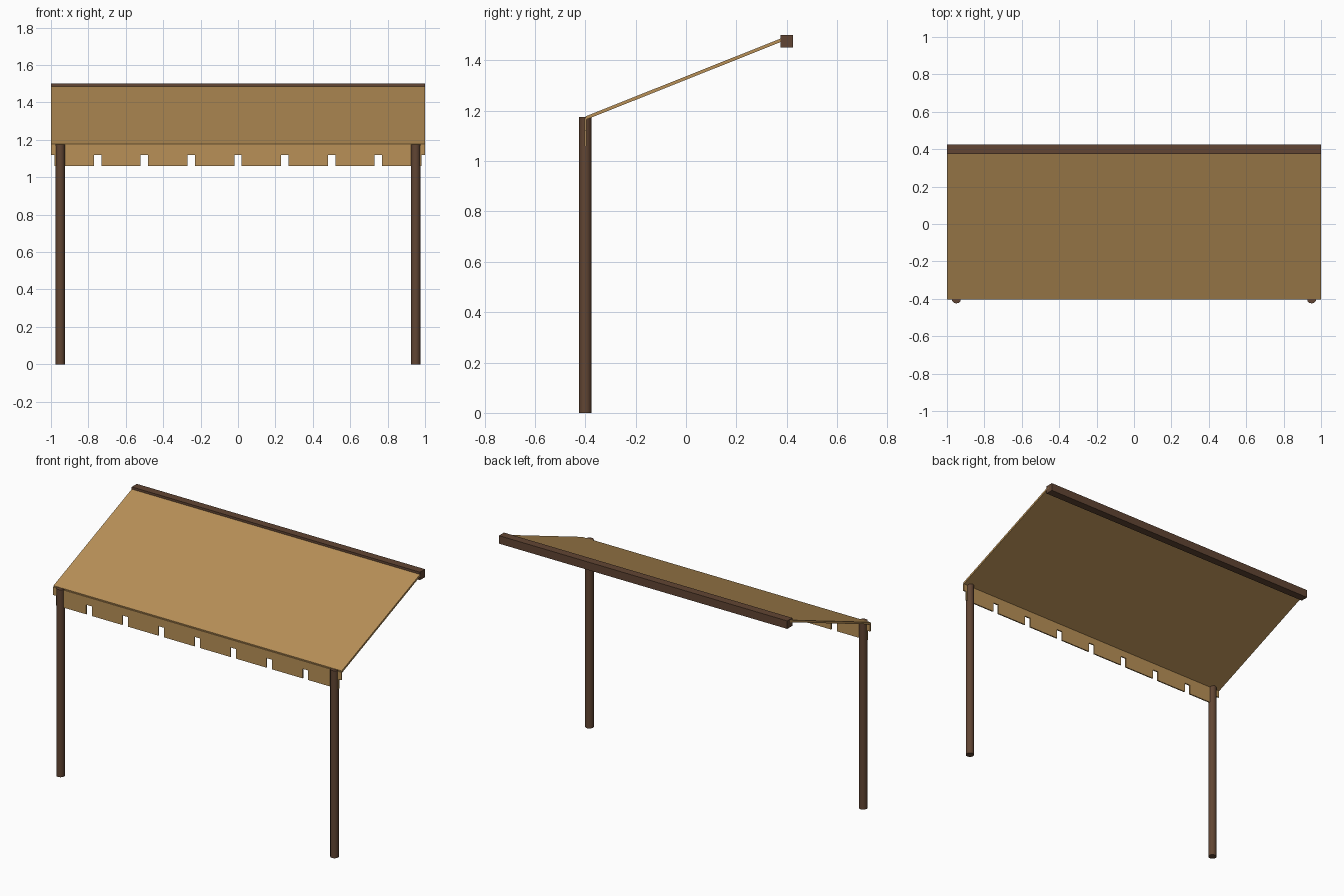
import bpy, bmesh, math

if "Cube" in bpy.data.objects:
    bpy.data.objects.remove(bpy.data.objects["Cube"])


def material(name, rgb):
    m = bpy.data.materials.new(name)
    m.diffuse_color = (*rgb, 1)
    m.use_nodes = True
    m.node_tree.nodes["Principled BSDF"].inputs["Base Color"].default_value = m.diffuse_color
    return m


WOOD = material("dark_wood", (0.12, 0.06, 0.033))
CLOTH = material("tan_cloth", (0.48, 0.28, 0.095))


def extrude_profile(name, pts, vec, mat):
    """Solid made by sweeping one flat outline along vec."""
    bm = bmesh.new()
    face = bm.faces.new([bm.verts.new(p) for p in pts])
    new = bmesh.ops.extrude_face_region(bm, geom=[face])["geom"]
    bmesh.ops.translate(bm, vec=vec,
                        verts=[v for v in new if isinstance(v, bmesh.types.BMVert)])
    bmesh.ops.recalc_face_normals(bm, faces=bm.faces[:])
    mesh = bpy.data.meshes.new(name)
    bm.to_mesh(mesh)
    bm.free()
    mesh.materials.append(mat)
    obj = bpy.data.objects.new(name, mesh)
    bpy.context.collection.objects.link(obj)
    return obj


# Front posts
POST_H = 1.175
for side, x in (("left", -0.95), ("right", 0.95)):
    bpy.ops.mesh.primitive_cylinder_add(vertices=12, radius=0.025, depth=POST_H,
                                        location=(x, -0.4, POST_H / 2))
    post = bpy.context.object
    post.name = side + "_post"
    post.data.materials.append(WOOD)
    bpy.ops.object.shade_smooth_by_angle(angle=math.radians(40))

# Wall beam along the high back edge
extrude_profile("back_beam",
                [(-1, 0.375, 1.45), (-1, 0.425, 1.45), (-1, 0.425, 1.5), (-1, 0.375, 1.5)],
                (2, 0, 0), WOOD)

# Sloping canopy sheet
extrude_profile("canopy",
                [(-1, -0.4, 1.163), (-1, 0.4, 1.482), (-1, 0.4, 1.496), (-1, -0.4, 1.177)],
                (2, 0, 0), CLOTH)

# Hanging front valance with square notches between eight flaps
TOP, NOTCH, BOTTOM, FLAP = 1.17, 1.12, 1.06, 0.105
outline = [(1, TOP), (-1, TOP), (-1, NOTCH)]
for i in range(8):
    c = -0.875 + 0.25 * i
    outline += [(c - FLAP, NOTCH), (c - FLAP, BOTTOM), (c + FLAP, BOTTOM), (c + FLAP, NOTCH)]
outline.append((1, NOTCH))
extrude_profile("valance", [(x, -0.404, z) for x, z in outline], (0, 0.008, 0), CLOTH)
